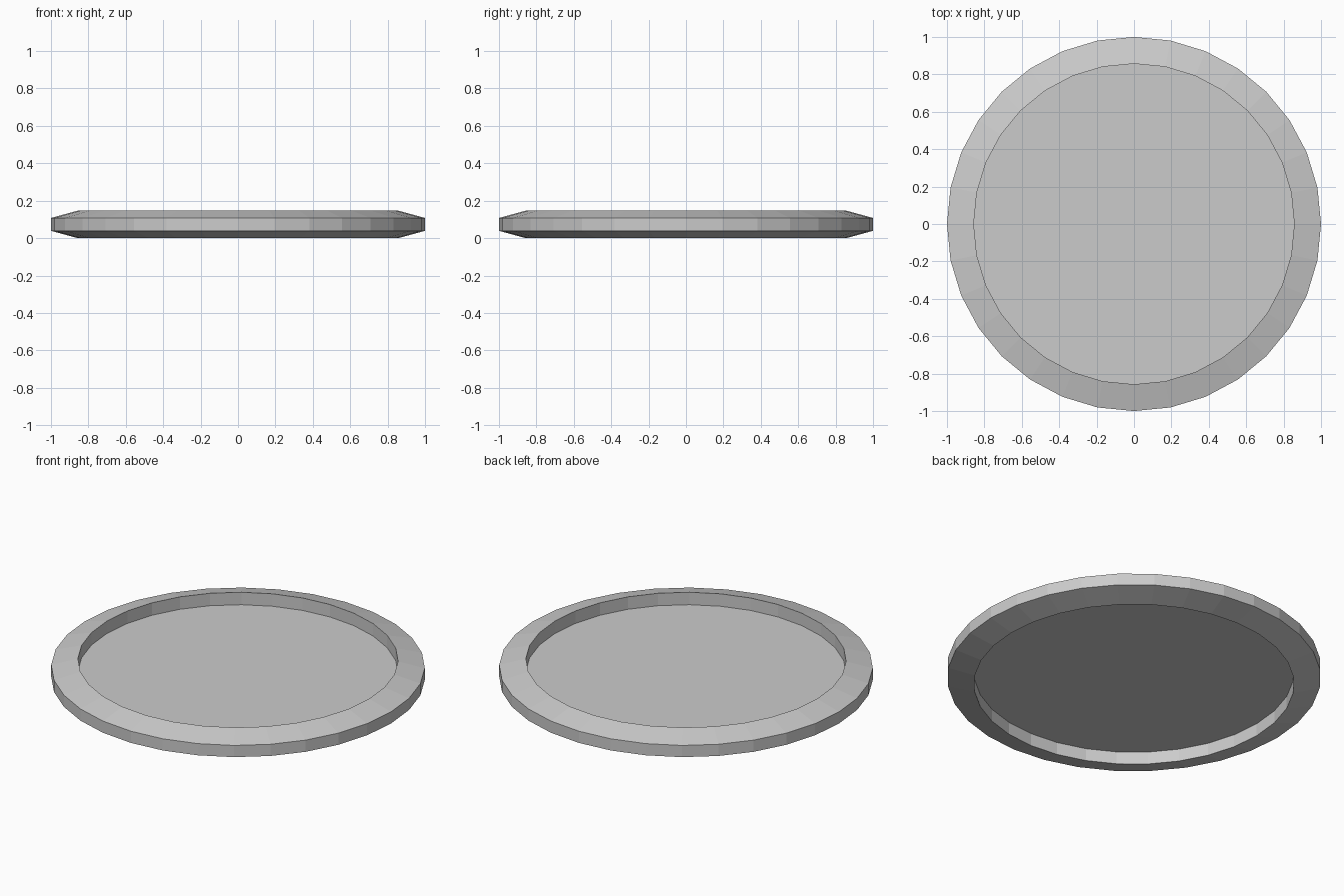
import bpy, bmesh
from math import cos, sin, tau

if "Cube" in bpy.data.objects:
    bpy.data.objects.remove(bpy.data.objects["Cube"])

SIDES = 32
INNER = 0.857


def circle(bm, radius, z):
    return [bm.verts.new((radius * cos(tau * i / SIDES), radius * sin(tau * i / SIDES), z))
            for i in range(SIDES)]


def finish(bm, name):
    mesh = bpy.data.meshes.new(name)
    bm.to_mesh(mesh)
    bm.free()
    bpy.context.collection.objects.link(bpy.data.objects.new(name, mesh))


# Rim: tapered cross-section (radius, z) revolved into a closed ring
profile = [(INNER, 0.0), (1.0, 0.039), (1.0, 0.108), (INNER, 0.147)]
bm = bmesh.new()
rings = [circle(bm, r, z) for r, z in profile]
for k, low in enumerate(rings):
    high = rings[(k + 1) % len(rings)]
    for i in range(SIDES):
        j = (i + 1) % SIDES
        bm.faces.new((low[i], low[j], high[j], high[i]))
finish(bm, "rim")

# Panel: flat sheet at mid height, filling the rim
bm = bmesh.new()
bm.faces.new(circle(bm, INNER, 0.0735))
finish(bm, "centre_panel")
